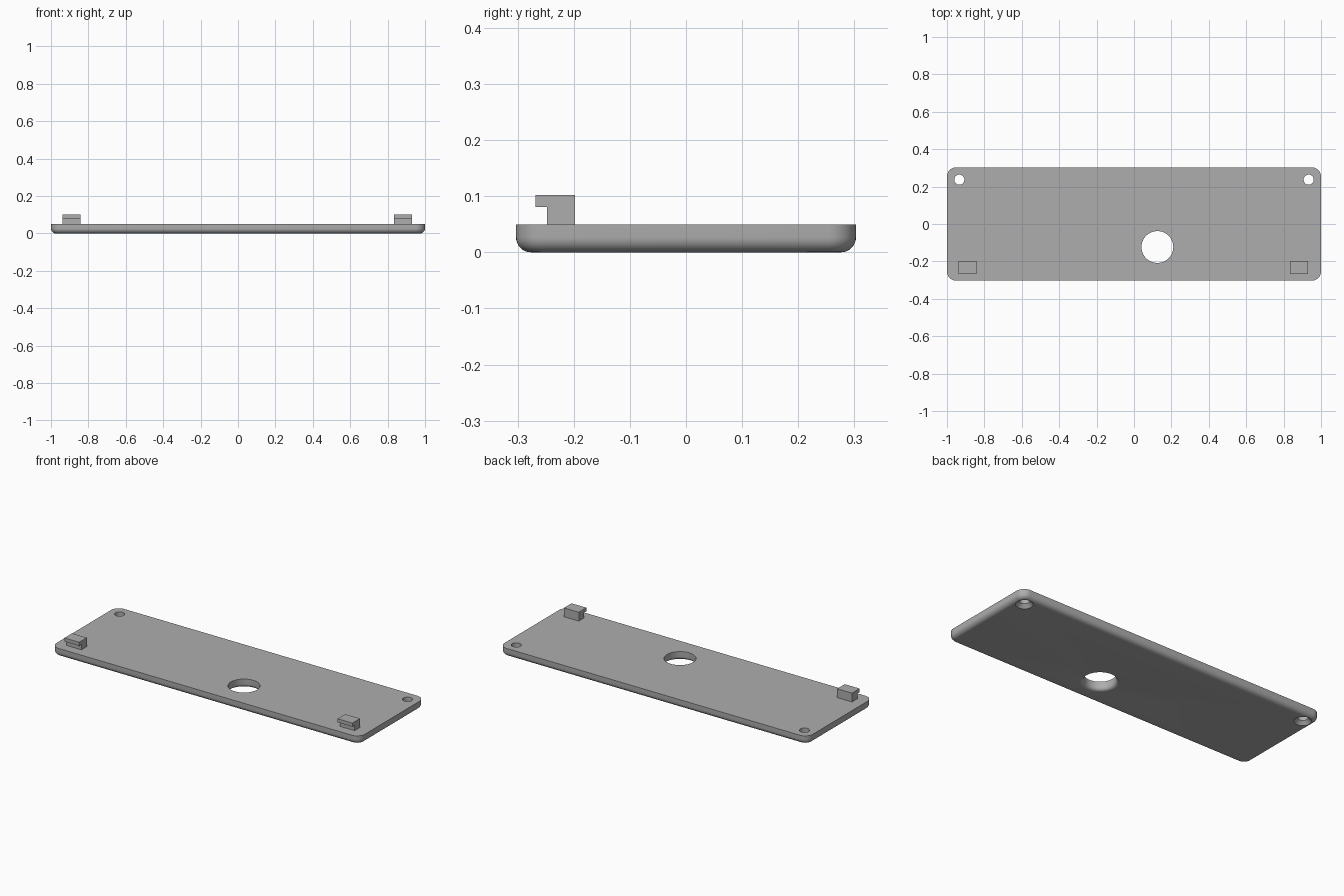
import bpy, bmesh, math

if "Cube" in bpy.data.objects:
    bpy.data.objects.remove(bpy.data.objects["Cube"])

gray = bpy.data.materials.new("mid gray")
gray.diffuse_color = (0.42, 0.42, 0.42, 1)
gray.use_nodes = True
gray.node_tree.nodes["Principled BSDF"].inputs["Base Color"].default_value = gray.diffuse_color

THICK, HALF_X, HALF_Y, CORNER, FILLET = 0.05, 1.0, 0.303, 0.05, 0.027


def make_object(name, bm):
    bmesh.ops.recalc_face_normals(bm, faces=bm.faces)
    mesh = bpy.data.meshes.new(name)
    bm.to_mesh(mesh)
    bm.free()
    obj = bpy.data.objects.new(name, mesh)
    bpy.context.collection.objects.link(obj)
    mesh.materials.append(gray)
    return obj


def loft(name, rings):
    """Closed solid through a stack of equally sized point rings."""
    bm = bmesh.new()
    loops = [[bm.verts.new(p) for p in ring] for ring in rings]
    n = len(loops[0])
    for a, b in zip(loops, loops[1:]):
        for i in range(n):
            j = (i + 1) % n
            bm.faces.new((a[i], a[j], b[j], b[i]))
    bm.faces.new(loops[0][::-1])
    bm.faces.new(loops[-1])
    return make_object(name, bm)


def rounded_ring(inset, z, steps=10):
    r = CORNER - inset
    pts = []
    for k, (sx, sy) in enumerate(((1, 1), (-1, 1), (-1, -1), (1, -1))):
        for s in range(steps + 1):
            a = math.pi / 2 * (k + s / steps)
            pts.append((sx * (HALF_X - CORNER) + r * math.cos(a),
                        sy * (HALF_Y - CORNER) + r * math.sin(a), z))
    return pts


def circle_ring(x, y, r, z, n=64):
    return [(x + r * math.cos(2 * math.pi * i / n),
             y + r * math.sin(2 * math.pi * i / n), z) for i in range(n)]


# Plate with a rounded lower edge
arc = [math.pi / 2 * i / 8 for i in range(9)]
rings = [rounded_ring(FILLET * (1 - math.sin(a)), FILLET * (1 - math.cos(a))) for a in arc]
plate = loft("base_plate", rings + [rounded_ring(0, THICK)])

# Hole cutters: large hole flares smoothly, screw holes are countersunk below
R, F = 0.085, 0.02
flare = [(R + F, -0.02)] + [(R + F * (1 - math.sin(a)), F * (1 - math.cos(a))) for a in arc]
cutters = [loft("large_hole_cutter",
                [circle_ring(0.125, -0.123, r, z) for r, z in flare + [(R, 0.08)]])]
screw = [(0.046, -0.02), (0.046, 0.0), (0.027, 0.02), (0.027, 0.08)]
for side in (-1, 1):
    cutters.append(loft("screw_hole_cutter",
                        [circle_ring(side * 0.934, 0.237, r, z, 40) for r, z in screw]))

bpy.context.view_layer.objects.active = plate
for cutter in cutters:
    mod = plate.modifiers.new("hole", 'BOOLEAN')
    mod.operation, mod.solver, mod.object = 'DIFFERENCE', 'EXACT', cutter
    bpy.ops.object.modifier_apply(modifier=mod.name)
    bpy.data.objects.remove(cutter)
plate.select_set(True)
bpy.ops.object.shade_smooth_by_angle(angle=math.radians(30))

# Hooked clips: an L profile extruded along x
profile = [(-0.248, THICK), (-0.198, THICK), (-0.198, 0.102),
           (-0.268, 0.102), (-0.268, 0.081), (-0.248, 0.081)]
for name, x0, x1 in (("left_clip", -0.938, -0.842), ("right_clip", 0.834, 0.93)):
    loft(name, [[(x, y, z) for y, z in profile] for x in (x0, x1)])
